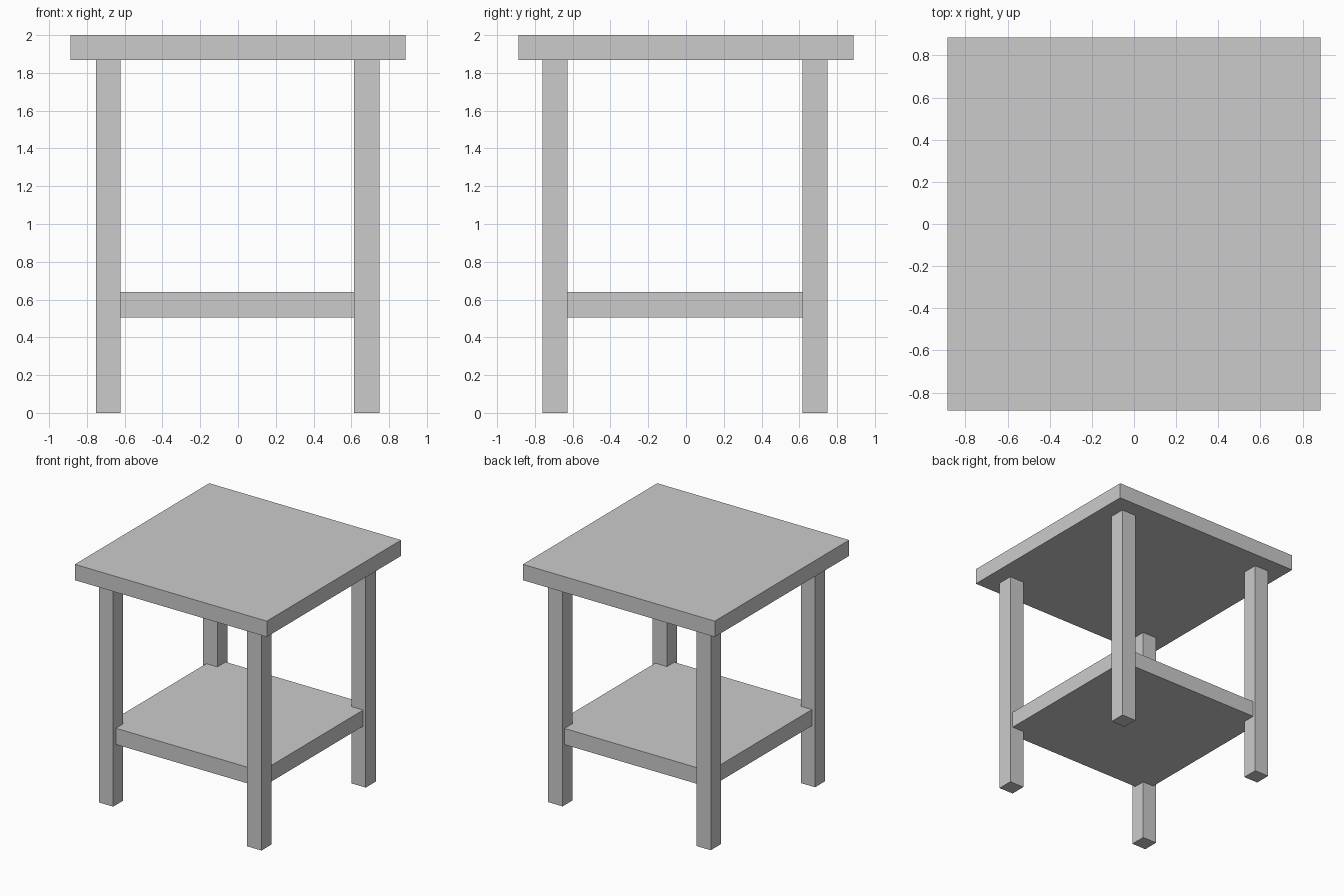
import bpy

if "Cube" in bpy.data.objects:
    bpy.data.objects.remove(bpy.data.objects["Cube"])


def box(name, x, y, z):
    """Add a box spanning the given (min, max) ranges."""
    spans = (x, y, z)
    bpy.ops.mesh.primitive_cube_add(size=1, location=[(a + b) / 2 for a, b in spans])
    obj = bpy.context.object
    obj.name = name
    obj.scale = [b - a for a, b in spans]
    bpy.ops.object.transform_apply(location=False, rotation=False, scale=True)
    return obj


# Table top
TOP, UNDERSIDE = 2.0, 1.868
box("table_top", (-0.886, 0.886), (-0.886, 0.886), (UNDERSIDE, TOP))

# Lower shelf, its corners set into the legs
box("lower_shelf", (-0.724, 0.724), (-0.724, 0.724), (0.506, 0.641))

# Four square legs
LEG_X = {"left": (-0.753, -0.621), "right": (0.615, 0.748)}
LEG_Y = {"front": (-0.759, -0.627), "back": (0.616, 0.749)}
for side, x in LEG_X.items():
    for end, y in LEG_Y.items():
        box(f"{end}_{side}_leg", x, y, (0, UNDERSIDE))
